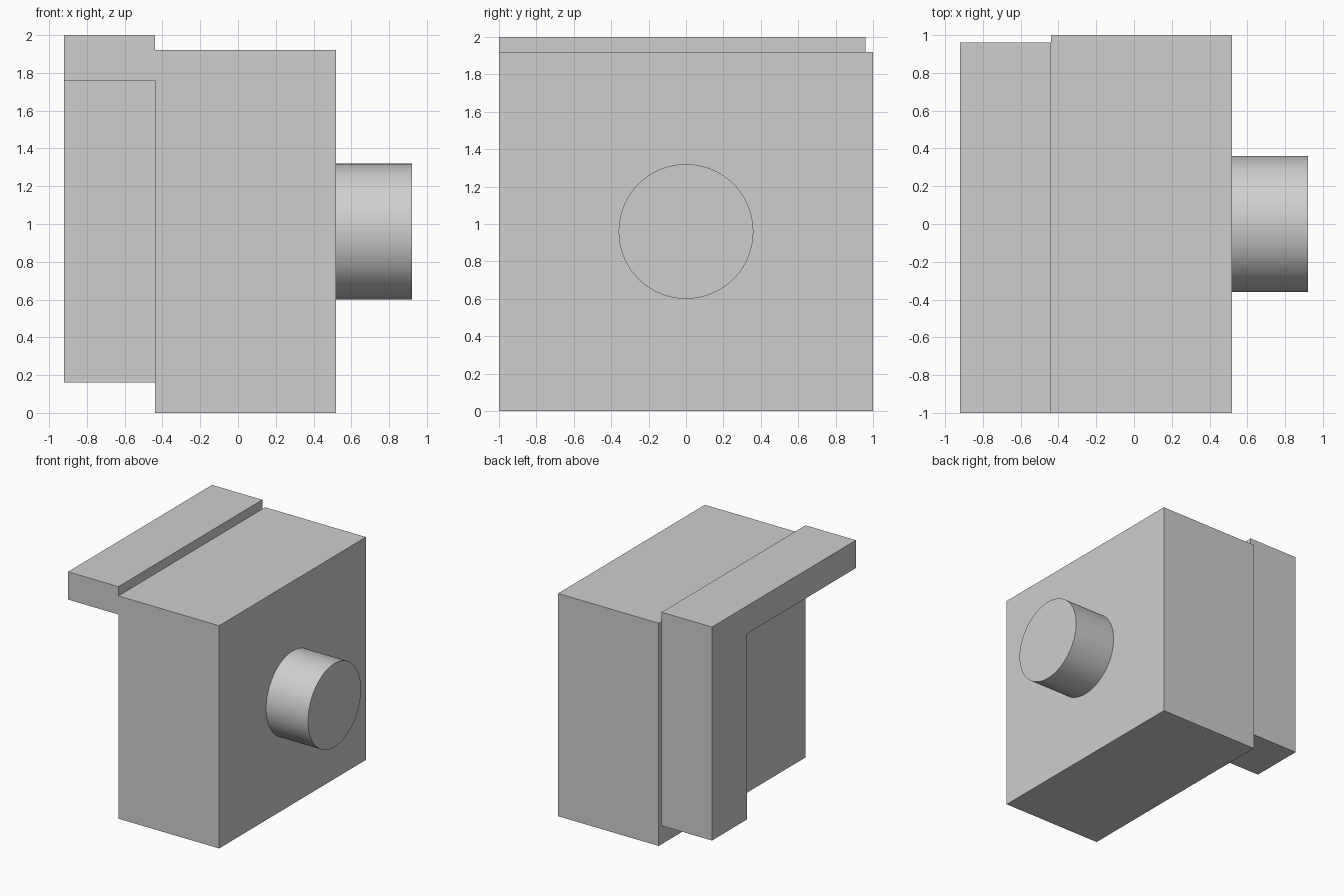
import bpy
import math

cube = bpy.data.objects.get("Cube")
if cube:
    bpy.data.objects.remove(cube, do_unlink=True)

# Single plain grey
grey = bpy.data.materials.new("light_grey")
grey.use_nodes = True
colour = (0.62, 0.62, 0.62, 1)
grey.diffuse_color = colour
grey.node_tree.nodes["Principled BSDF"].inputs["Base Color"].default_value = colour


def finish(name):
    obj = bpy.context.object
    obj.name = name
    obj.data.materials.append(grey)
    return obj


def box(name, low, high):
    centre = [(a + b) / 2 for a, b in zip(low, high)]
    bpy.ops.mesh.primitive_cube_add(size=1, location=centre)
    obj = finish(name)
    obj.scale = [b - a for a, b in zip(low, high)]
    bpy.ops.object.transform_apply(location=False, rotation=False, scale=True)
    return obj


# Main block
box("body", (-0.44, -1, 0), (0.52, 1, 1.92))

# L-shaped bracket on the left-hand face: a top bar and a rear leg, joined
bracket = box("bracket", (-0.92, -1, 1.76), (-0.44, 0.96, 2))
leg = box("bracket_leg", (-0.92, 0.48, 0.16), (-0.44, 0.96, 2))
union = bracket.modifiers.new("Join leg", "BOOLEAN")
union.operation = "UNION"
union.solver = "EXACT"
union.object = leg
bpy.context.view_layer.objects.active = bracket
bpy.ops.object.modifier_apply(modifier=union.name)
bpy.data.objects.remove(leg, do_unlink=True)

# Round stub on the opposite face
bpy.ops.mesh.primitive_cylinder_add(
    vertices=96, radius=0.36, depth=0.4,
    location=(0.72, 0, 0.96), rotation=(0, math.pi / 2, 0))
finish("round_stub")
bpy.ops.object.shade_smooth_by_angle(angle=math.radians(30))
